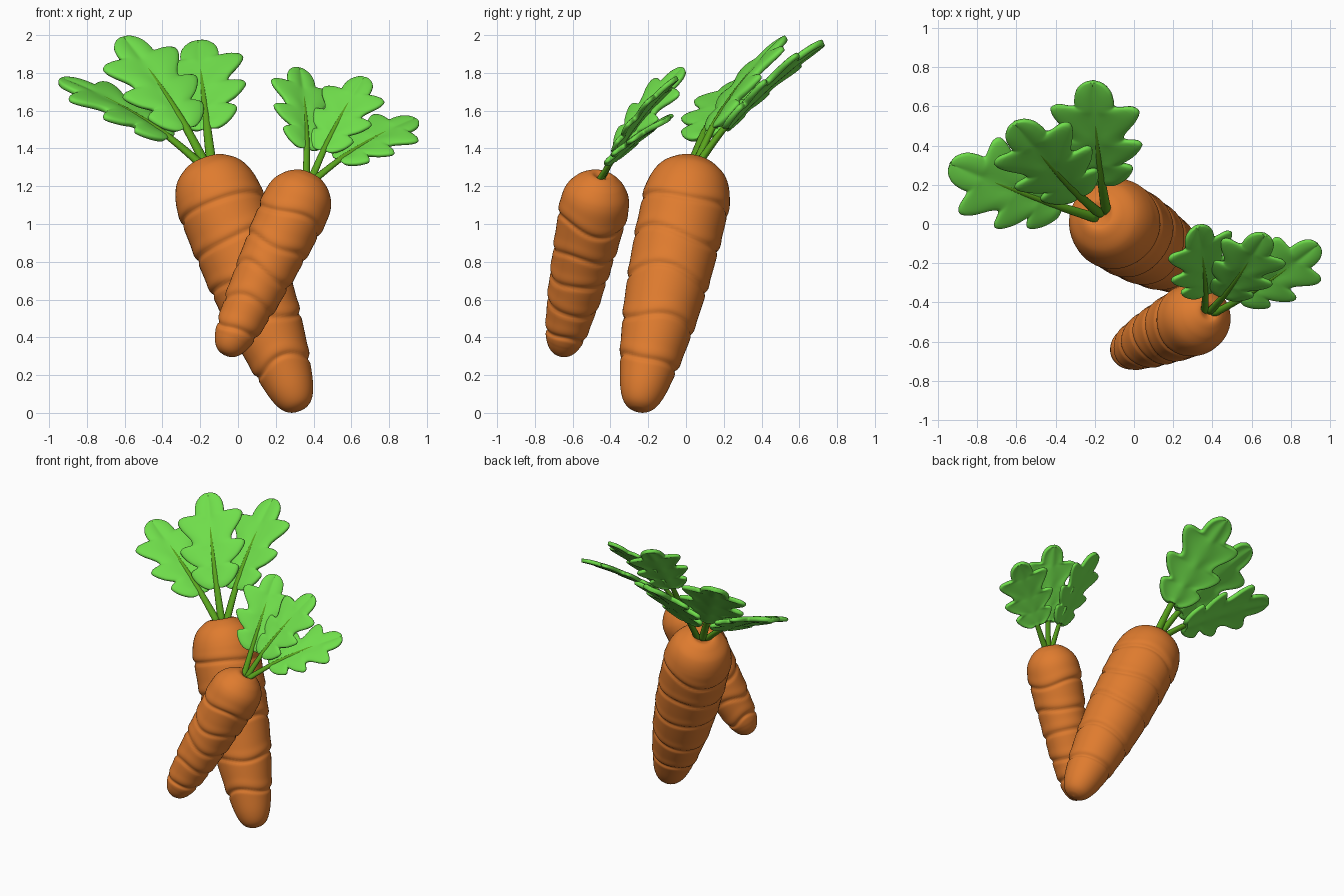
import bpy, bmesh, math
from mathutils import Vector

if "Cube" in bpy.data.objects:
    bpy.data.objects.remove(bpy.data.objects["Cube"])


def material(name, rgb):
    m = bpy.data.materials.new(name)
    m.diffuse_color = (*rgb, 1)
    m.use_nodes = True
    m.node_tree.nodes["Principled BSDF"].inputs["Base Color"].default_value = m.diffuse_color
    return m


ORANGE = material("carrot_orange", (0.74, 0.2, 0.028))
GREEN = material("leaf_green", (0.16, 0.73, 0.07))
DARK = material("stem_green", (0.1, 0.37, 0.012))


def catmull(pts, steps):
    """Smooth a 2D control line through its points."""
    p = [Vector(q) for q in pts]
    p = [2 * p[0] - p[1]] + p + [2 * p[-1] - p[-2]]
    out = []
    for i in range(1, len(p) - 2):
        a, b, c, d = p[i - 1:i + 3]
        for k in range(steps):
            t = k / steps
            out.append(0.5 * (2 * b + (c - a) * t + (2 * a - 5 * b + 4 * c - d) * t * t
                              + (3 * b - a - 3 * c + d) * t ** 3))
    return out + [p[-2]]


def finish(bm, name, mat):
    bmesh.ops.remove_doubles(bm, verts=bm.verts, dist=0.0004)
    bmesh.ops.recalc_face_normals(bm, faces=bm.faces)
    me = bpy.data.meshes.new(name)
    bm.to_mesh(me)
    bm.free()
    me.materials.append(mat)
    me.shade_smooth()
    ob = bpy.data.objects.new(name, me)
    bpy.context.collection.objects.link(ob)
    return ob


def grid_faces(bm, rows, wrap=False):
    n = len(rows[0])
    for a, b in zip(rows, rows[1:]):
        for j in range(n if wrap else n - 1):
            k = (j + 1) % n
            bm.faces.new((a[j], a[k], b[k], b[j]))


def carrot(name, tip, axis, profile, grooves, depth):
    """Root: turned profile (distance from tip, radius) with wavy creases."""
    bm = bmesh.new()
    rot = Vector(axis).to_track_quat('Z', 'Y')
    rows, seg = [], 48
    for t, r in catmull(profile, 18):
        row = []
        for j in range(seg):
            a = 2 * math.pi * j / seg
            rr = max(r, 0)
            for i, g in enumerate(grooves):
                d = t - g - 0.016 * math.sin(2 * a + 1.9 * i) - 0.008 * math.sin(3 * a + i)
                rr -= depth * math.exp(-(d / 0.014) ** 2) * min(1, r / 0.1)
                rr += 0.35 * depth * math.exp(-((d - 0.04) / 0.03) ** 2) * min(1, r / 0.1)
            row.append(bm.verts.new(Vector(tip) + rot @ Vector((rr * math.cos(a), rr * math.sin(a), t))))
        rows.append(row)
    grid_faces(bm, rows, True)
    return finish(bm, name, ORANGE)


# Half outline of a lobed leaf: (along blade, half width)
OUTLINE = [(0, 0), (-.02, .09), (.05, .19), (.15, .25), (.19, .23), (.22, .17), (.29, .26),
           (.40, .34), (.45, .31), (.46, .21), (.53, .22), (.65, .31), (.74, .34), (.78, .28),
           (.77, .16), (.83, .15), (.92, .13), (.985, .07), (1, 0)]
BLADE_START = 0.27


def leaf(name, base, tip, normal):
    base, tip, n = Vector(base), Vector(tip), Vector(normal)
    span = tip - base
    length, along = span.length, span.normalized()
    n = (n - along * n.dot(along)).normalized()
    side = along.cross(n)
    ctrl = (base + tip) / 2 + n * 0.09 * length

    def path(w):
        return base * (1 - w) ** 2 + ctrl * 2 * w * (1 - w) + tip * w * w

    # Blade: each half is a grid from midrib to outline
    bm = bmesh.new()
    line = catmull(OUTLINE, 3)
    size = length * (1 - BLADE_START)
    for sgn in (-1, 1):
        rows = []
        for i, (v, u) in enumerate(line):
            vm = (i / (len(line) - 1)) ** 1.25
            row = []
            for k in range(6):
                s = k / 5
                w = BLADE_START + (1 - BLADE_START) * (vm + (v - vm) * s)
                puff = 0.012 * math.sin(math.pi * s) * min(1, u / 0.15)
                row.append(bm.verts.new(path(w) + side * sgn * u * s * size + n * puff * length))
            rows.append(row)
        grid_faces(bm, rows)
    blade = finish(bm, name + "_blade", GREEN)
    sol = blade.modifiers.new("thickness", 'SOLIDIFY')
    sol.thickness, sol.offset = 0.036 * length, 0
    sub = blade.modifiers.new("round", 'SUBSURF')
    sub.levels = sub.render_levels = 1

    # Stem running into the midrib: tapered tube
    bm = bmesh.new()
    rows = []
    for i in range(25):
        w = i / 24 * 0.88
        r = length * (0.027 * (1 - w / 0.9) ** 0.7 + 0.002)
        lift = n * 0.012 * length * min(1, w / BLADE_START)
        rows.append([bm.verts.new(path(w) + lift + r * (side * math.cos(a) + n * 0.8 * math.sin(a)))
                     for a in (2 * math.pi * j / 12 for j in range(12))])
    grid_faces(bm, rows, True)
    bm.faces.new(rows[0])
    bm.faces.new(rows[-1])
    finish(bm, name + "_stem", DARK)


# Large carrot at the back
carrot("large_carrot", (0.325, -0.255, 0.01), (-0.347, 0.21, 0.914),
       [(0, 0), (.012, .05), (.045, .088), (.11, .118), (.21, .142), (.36, .17), (.54, .195),
        (.755, .215), (.97, .226), (1.2, .23), (1.3, .218), (1.38, .182), (1.43, .125),
        (1.45, .08), (1.44, .045), (1.415, 0)],
       (0.26, 0.49, 0.745, 0.96, 1.17), 0.011)

# Small carrot in front
carrot("small_carrot", (-0.07, -0.663, 0.305), (0.421, 0.199, 0.884),
       [(0, 0), (.01, .04), (.035, .07), (.08, .094), (.14, .11), (.33, .138), (.555, .159),
        (.75, .175), (.89, .182), (.97, .17), (1.03, .132), (1.065, .088), (1.078, .055),
        (1.07, .03), (1.05, 0)],
       (0.14, 0.30, 0.47, 0.63, 0.81), 0.01)

# Leaves: base, tip, facing direction
for name, base, tip, facing in [
    ("large_left_leaf", (-.19, .03, 1.31), (-.94, .31, 1.76), (.28, -.34, .85)),
    ("large_middle_leaf", (-.17, .05, 1.31), (-.61, .52, 1.98), (.2, -.72, .66)),
    ("large_right_leaf", (-.14, .06, 1.31), (-.21, .73, 1.96), (-.12, -.65, .71)),
    ("small_left_leaf", (.36, -.45, 1.23), (.32, -.01, 1.82), (.42, -.62, .64)),
    ("small_middle_leaf", (.385, -.45, 1.23), (.67, -.05, 1.77), (-.1, -.68, .7)),
    ("small_right_leaf", (.40, -.46, 1.23), (.94, -.1, 1.55), (-.05, -.55, .8)),
]:
    leaf(name, base, tip, facing)
